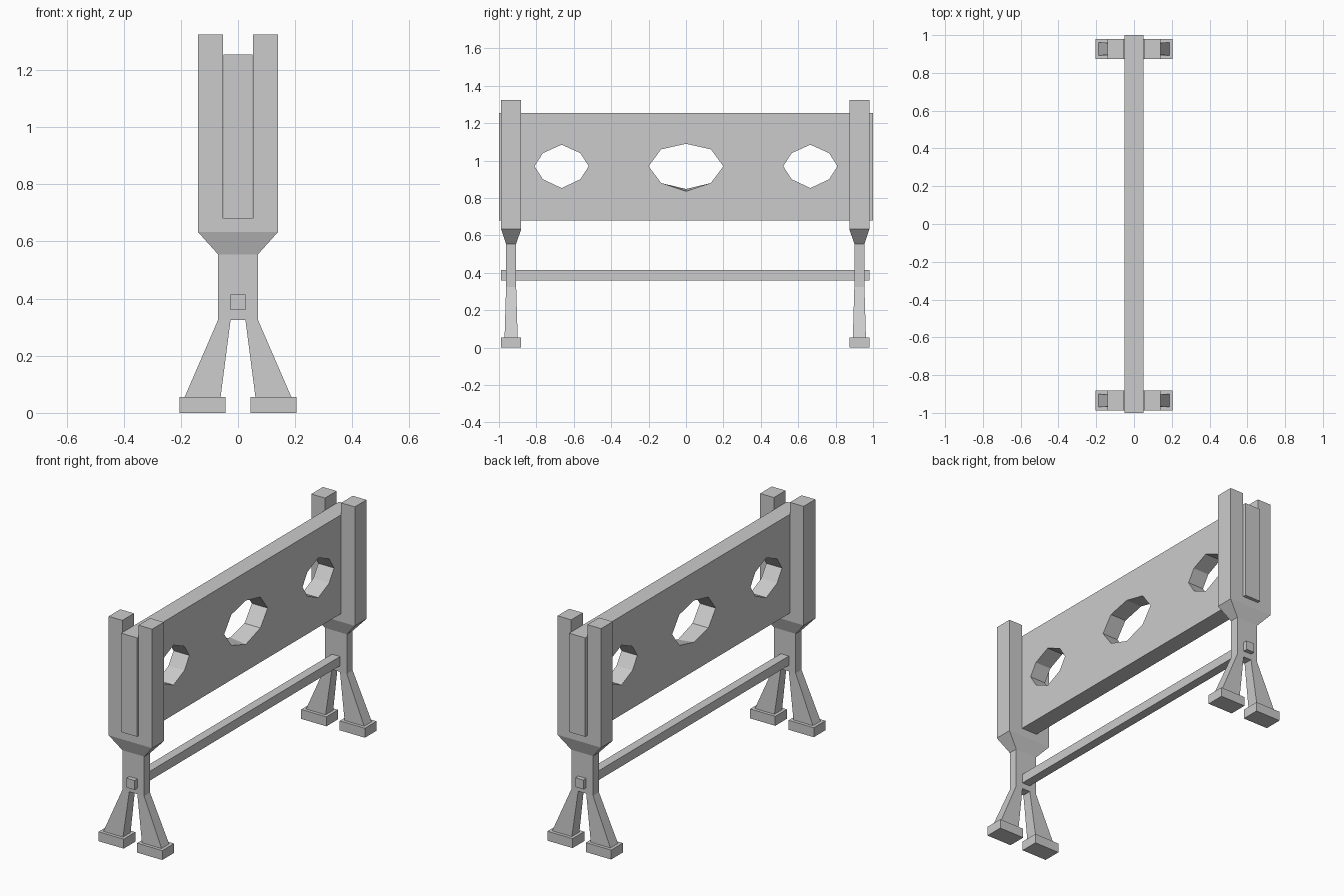
import bpy, bmesh

if "Cube" in bpy.data.objects:
    bpy.data.objects.remove(bpy.data.objects["Cube"])


def slab(name, pts, cells, to_xyz):
    """Thick sheet: pts are (u, v, half_depth); walls close every unshared edge."""
    bm = bmesh.new()
    front = [bm.verts.new(to_xyz(u, v, -d)) for u, v, d in pts]
    back = [bm.verts.new(to_xyz(u, v, d)) for u, v, d in pts]
    edges = [(c[i - 1], c[i]) for c in cells for i in range(len(c))]
    for c in cells:
        bm.faces.new([front[i] for i in c])
        bm.faces.new([back[i] for i in reversed(c)])
    for a, b in edges:
        if (b, a) not in edges:
            bm.faces.new([front[b], front[a], back[a], back[b]])
    bmesh.ops.recalc_face_normals(bm, faces=bm.faces)
    mesh = bpy.data.meshes.new(name)
    bm.to_mesh(mesh)
    bm.free()
    ob = bpy.data.objects.new(name, mesh)
    bpy.context.collection.objects.link(ob)
    return ob


def box(name, x0, x1, y0, y1, z0, z1):
    bpy.ops.mesh.primitive_cube_add(size=1, location=((x0 + x1) / 2, (y0 + y1) / 2, (z0 + z1) / 2))
    ob = bpy.context.object
    ob.name = name
    ob.scale = (x1 - x0, y1 - y0, z1 - z0)
    bpy.ops.object.transform_apply(location=False, rotation=False, scale=True)


# Forked end post: fork, tapered shoulder, neck and two splayed legs
fork = [(-.14, .633), (.14, .633), (.14, 1.325), (.052, 1.325),
        (.052, .68), (-.052, .68), (-.052, 1.325), (-.14, 1.325)]
neck = [(-.07, .555), (.07, .555), (-.07, .325), (-.026, .325), (.026, .325), (.07, .325)]
ankle = [(-.187, .055), (-.061, .055), (.061, .055), (.187, .055)]
post_pts = ([(x, z, .0535) for x, z in fork] + [(x, z, .027) for x, z in neck]
            + [(x, z, .035) for x, z in ankle])
post_cells = [list(range(8)), [8, 9, 1, 0], [10, 11, 12, 13, 9, 8],
              [14, 15, 11, 10], [16, 17, 13, 12]]

for side, cy in (("front", -.935), ("back", .927)):
    slab(side + "_post", post_pts, post_cells, lambda x, z, d: (x, cy + d, z))
    # Foot blocks
    for label, s in (("left", -1), ("right", 1)):
        xs = sorted((s * .043, s * .205))
        box(f"{side}_{label}_foot", *xs, cy - .0535, cy + .0535, 0, .055)

# Crossbar running through both necks
box("crossbar", -.026, .026, -.988, .98, .36, .414)

# Split board: each plank carries half of the three eight-sided holes
SEAM = .97


def plank(name, outer, side_mid, side_tip, neck_mid, neck_tip):
    line = []
    for cy, w, m, zm, zt in ((-.665, .145, .1, side_mid, side_tip),
                             (0, .2, .133, neck_mid, neck_tip),
                             (.665, .145, .1, side_mid, side_tip)):
        line += [(cy - w, SEAM), (cy - m, zm), (cy, zt), (cy + m, zm), (cy + w, SEAM)]
    outline = [(-1, outer), (-1, SEAM)] + line + [(1, SEAM), (1, outer)]
    return slab(name, [(y, z, .051) for y, z in outline], [list(range(len(outline)))],
                lambda y, z, d: (d, y, z))


plank("upper_plank", 1.255, 1.04, 1.085, 1.06, 1.09)
lower = plank("lower_plank", .68, .9, .853, .88, .848)

# Neck hole dips slightly on one face
for v in lower.data.vertices:
    if v.co.x > 0 and abs(v.co.y) < .01:
        v.co.z = .836
